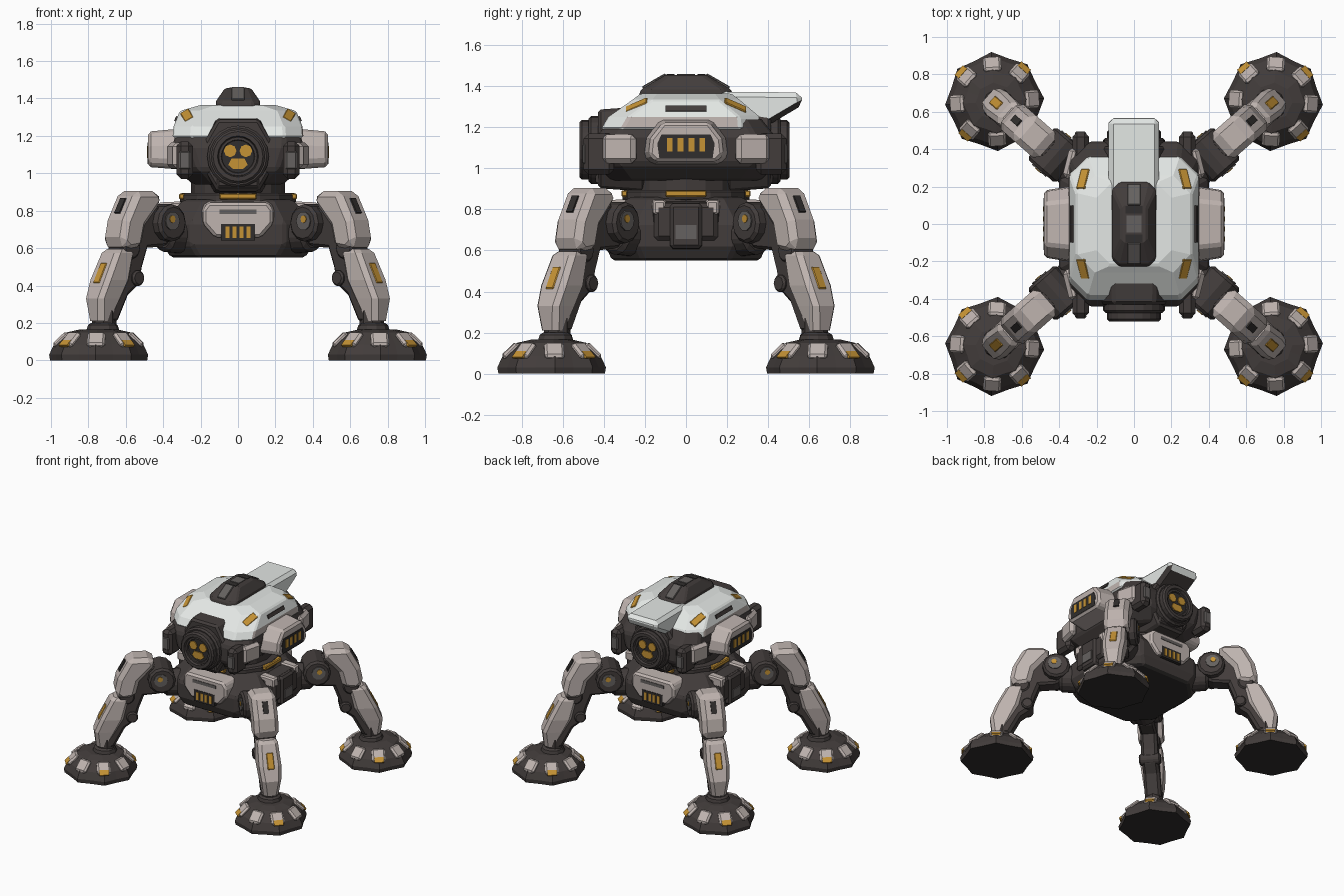
import bpy
from math import radians, cos, sin, pi
from mathutils import Matrix, Vector

if "Cube" in bpy.data.objects:
    bpy.data.objects.remove(bpy.data.objects["Cube"], do_unlink=True)


def material(name, rgb):
    m = bpy.data.materials.new(name)
    m.use_nodes = True
    m.diffuse_color = (*rgb, 1)
    bsdf = next(n for n in m.node_tree.nodes if n.type == 'BSDF_PRINCIPLED')
    bsdf.inputs["Base Color"].default_value = (*rgb, 1)
    return m


WHITE = material("white shell", (.78, .81, .79))
BEIGE = material("warm grey armour", (.52, .455, .43))
DARK = material("dark frame", (.055, .046, .044))
BLACK = material("black recess", (.03, .027, .026))
GREY = material("mid grey", (.13, .12, .115))
GOLD = material("amber", (.56, .29, .035))


def rot(angle, axis):
    return Matrix.Rotation(radians(angle), 4, axis)


def move(x, y, z):
    return Matrix.Translation((x, y, z))


def upright(angle=0):
    """Drawing plane standing up; its depth points outward (front at 0)."""
    return rot(angle, 'Z') @ rot(90, 'X')


def loft(name, rings, mat, frame=Matrix(), bevel=0):
    """Skin a stack of equal-length rings of points and cap both ends."""
    n = len(rings[0])
    verts = [frame @ Vector(p) for ring in rings for p in ring]
    faces = [tuple(range(n))[::-1], tuple(range(len(verts) - n, len(verts)))]
    for k in range(len(rings) - 1):
        for i in range(n):
            j = (i + 1) % n
            faces.append((k * n + i, k * n + j, k * n + n + j, k * n + n + i))
    mesh = bpy.data.meshes.new(name)
    mesh.from_pydata(verts, [], faces)
    mesh.materials.append(mat)
    ob = bpy.data.objects.new(name, mesh)
    bpy.context.collection.objects.link(ob)
    if bevel:
        mod = ob.modifiers.new("bevel", 'BEVEL')
        mod.width = bevel
        mod.segments = 1
        mod.angle_limit = radians(35)
    return ob


def prism(name, pts, d0, d1, mat, frame=Matrix(), taper=1, bevel=0):
    """Extrude an anticlockwise outline between two depths."""
    cx = sum(p[0] for p in pts) / len(pts)
    cy = sum(p[1] for p in pts) / len(pts)
    end = [(cx + (x - cx) * taper, cy + (y - cy) * taper, d1) for x, y in pts]
    return loft(name, [[(x, y, d0) for x, y in pts], end], mat, frame, bevel)


def ngon(n, r, cx=0, cy=0):
    return [(cx + r * cos(2 * pi * i / n), cy + r * sin(2 * pi * i / n)) for i in range(n)]


def rect(w, h, cx=0, cy=0):
    return [(cx - w, cy - h), (cx + w, cy - h), (cx + w, cy + h), (cx - w, cy + h)]


def box(name, w, d, h, mat, frame, bevel=0):
    return prism(name, rect(w, d), -h, h, mat, frame, 1, bevel)


def octagon(z, hx, hy, cut, mid=0):
    q = [(hx, cut - hy), (hx, hy - cut), (hx - cut, hy), (cut - hx, hy),
         (-hx, hy - cut), (-hx, cut - hy), (cut - hx, -hy), (hx - cut, -hy)]
    return [(x, y + mid, z) for x, y in q]


def paint(ob, mat, rule):
    ob.data.materials.append(mat)
    for f in ob.data.polygons:
        if rule(f):
            f.material_index = 1


# Lower hull, turntable and neck
pelvis = loft("lower_hull", [octagon(.55, .36, .36, .15), octagon(.62, .40, .39, .15),
              octagon(.74, .40, .39, .15), octagon(.86, .29, .28, .1)], DARK, bevel=.015)
paint(pelvis, BLACK, lambda f: f.normal.z < -.9)
prism("turntable", ngon(16, .31), .84, .895, DARK, bevel=.01)
prism("neck", ngon(16, .25), .88, .97, DARK)
for a in (0, 90, 180, 270):
    box("turntable_light", .1, .025, .016, GOLD, rot(a, 'Z') @ move(0, -.29, .877), .006)

# Vented panels on the lower hull
visor = [(-.13, .65), (.13, .65), (.2, .73), (.2, .81), (.17, .85), (-.17, .85), (-.2, .81), (-.2, .73)]
for a in (0, 180):
    fr = upright(a)
    prism("hull_visor", visor, .28, .42, BEIGE, fr, .93, .015)
    prism("visor_slot", rect(.1, .012, 0, .795), .41, .424, GREY, fr)
    prism("visor_vent", rect(.09, .045, 0, .685), .4, .424, BLACK, fr)
    for k in (-1.5, -.5, .5, 1.5):
        prism("visor_vent_bar", rect(.011, .03, k * .038, .685), .42, .428, GOLD, fr)
for a in (90, 270):
    fr = upright(a)
    prism("side_block", rect(.17, .1, 0, .74), .3, .425, DARK, fr, .9, .02)
    prism("side_block_core", rect(.085, .12, 0, .72), .3, .44, DARK, fr, .9, .015)
    prism("side_block_step", rect(.05, .035, 0, .69), .43, .447, GREY, fr)
    for s in (-1, 1):
        prism("side_block_plate", rect(.035, .04, s * .13, .81), .3, .425, BEIGE, fr, .85, .01)

# Upper hull
loft("upper_hull", [octagon(.94, .24, .36, .1), octagon(1.02, .33, .44, .12),
     octagon(1.15, .35, .44, .1), octagon(1.25, .32, .36, .08)], DARK, bevel=.015)

# Shell over the upper hull, with lights on its four corner slopes
shell = loft("top_shell", [octagon(1.19, .35, .39, .1, -.025), octagon(1.25, .345, .37, .1, -.01),
             octagon(1.335, .31, .26, .1), octagon(1.365, .2, .22, .08)], WHITE, bevel=.01)
paint(shell, BEIGE, lambda f: abs(f.normal.x) > .95)
for s in (-1, 1):
    box("shell_side_slot", .008, .1, .014, DARK, move(s * .329, 0, 1.29) @ rot(s * -22, 'Y'))
    for t in (-1, 1):
        box("shell_light", .026, .058, .007, GOLD,
            move(s * .272, t * .24, 1.307) @ rot(s * 30, 'Y') @ rot(t * -27, 'X'), .004)

# Tail fin, pale above and dark below
fin = prism("tail_fin", [(.05, 1.25), (.4, 1.21), (.57, 1.31), (.56, 1.37), (.05, 1.375)],
            -.135, .135, WHITE, upright(90), bevel=.025)
paint(fin, DARK, lambda f: f.normal.z < -.3)

# Spine ridge with a paler groove along it
loft("spine_ridge", [octagon(1.32, .12, .24, .04), octagon(1.385, .118, .22, .04),
     octagon(1.455, .07, .1, .02)], DARK, bevel=.01)
for s in (-1, 1):
    box("ridge_groove", .035, .065, .008, GREY, move(0, s * .155, 1.424) @ rot(s * -30, 'X'), .004)
    box("ridge_slot", .045, .02, .006, BLACK, move(0, s * .075, 1.453))
box("ridge_top_plate", .04, .045, .005, GREY, move(0, 0, 1.455))

# Camera eyes at both ends
EYE = 1.09
for a, out in ((0, .52), (180, .505)):
    fr = upright(a)
    prism("eye_housing", ngon(6, .24, 0, EYE + .005), .2, out - .09, DARK, fr, .92, .015)
    prism("eye_barrel", ngon(20, .165, 0, EYE), .3, out - .045, DARK, fr, 1, .012)
    for r0, r1, d in ((.145, .11, out), (.115, .09, out - .015)):
        rings = [[(x, y, z) for x, y in ngon(20, r, 0, EYE)]
                 for r, z in ((r0, out - .1), (r0, d - .012), (r0 - .012, d), (r1, d), (r1 - .01, d - .03))]
        loft("eye_rim", rings, DARK, fr)
    prism("eye_lens", ngon(20, .1, 0, EYE), out - .1, out - .025, BLACK, fr)
    for s in (-1, 1):
        prism("eye_light", ngon(8, .034, s * .042, EYE + .03), out - .03, out - .017, GOLD, fr)
    low = [(-.052, -.045), (-.025, -.068), (.025, -.068), (.052, -.045), (.035, -.012), (-.035, -.012)]
    prism("eye_light_lower", [(x, EYE + y) for x, y in low], out - .03, out - .017, GOLD, fr)
    prism("chin_block", rect(.13, .05, 0, .965), .25, out - .08, DARK, fr, .9, .015)

# Corner pods and cheek armour
for sx in (-1, 1):
    for sy in (-1, 1):
        y = sy * (.425 if sy < 0 else .415)
        box("corner_pod", .045, .075, .1, DARK, move(sx * .285, y, 1.07), .025)
        box("corner_pod_cap", .03, .01, .05, GREY, move(sx * .285, y + sy * .07, 1.07), .008)
        box("cheek_plate", .03, .085, .07, BEIGE, move(sx * .335, sy * .325, 1.095) @ rot(sx * sy * 14, 'Z'), .022)

# Side pods with amber grilles
pod = [(-.21, 1.06), (-.17, 1.02), (.17, 1.02), (.21, 1.06), (.2, 1.15), (.13, 1.24), (-.13, 1.24), (-.2, 1.15)]
for a in (90, 270):
    fr = upright(a)
    prism("side_pod", pod, .3, .48, BEIGE, fr, .86, .015)
    prism("side_pod_recess", [(-.13, 1.05), (.13, 1.05), (.14, 1.12), (.12, 1.165), (-.12, 1.165), (-.14, 1.12)],
          .47, .483, BLACK, fr)
    for k in range(4):
        prism("side_pod_bar", rect(.014, .032, (k - 1.5) * .053, 1.115), .48, .486, GOLD, fr)

# Legs: outlines are drawn in the (reach, height) plane and turned to each corner
thigh = [(.72, .72), (.75, .6), (.85, .585), (.9, .63), (.875, .75), (.79, .905), (.63, .905), (.6, .85)]
calf = [(.72, .5), (.74, .41), (.82, .35), (.9, .2), (.98, .2), (.92, .5), (.82, .66), (.66, .66)]
strut = [(.5, .66), (.56, .61), (.72, .6), (.84, .62), (.8, .78), (.62, .83), (.52, .78)]
for a in (41.3, 138.7, 221.3, 318.7):
    fr = upright(a)
    turn = rot(a, 'Z')
    prism("hip_arm", ngon(10, .115, 0, .675), .3, .54, DARK, upright(a + 90), .85, .02)
    prism("hip_joint", ngon(12, .1, .56, .735), -.115, .115, DARK, fr, 1, .015)
    for s in (-1, 1):
        prism("hip_joint_cap", ngon(10, .05, .57, .745), s * .1, s * .122, GREY, fr)
        prism("hip_joint_light", ngon(8, .02, .575, .755), s * .12, s * .126, GOLD, fr)
    prism("thigh_strut", strut, -.06, .06, DARK, fr, 1, .015)
    prism("thigh_armour", thigh, -.09, .09, BEIGE, fr, 1, .033)
    prism("knee_joint", ngon(10, .06, .81, .6), -.07, .07, DARK, fr, 1, .01)
    prism("calf_frame", calf, -.06, .06, DARK, fr, 1, .02)
    prism("calf_piston", ngon(8, .045, .77, .44), -.078, .078, DARK, fr, 1, .01)
    # Shin armour narrows toward the ankle
    rings = [octagon(z, w, (r1 - r0) / 2, .025, (r0 + r1) / 2) for z, w, r0, r1 in
             ((.21, .055, .94, 1.025), (.33, .072, .88, 1.04), (.43, .082, .83, 1.0), (.575, .075, .79, .925),
              (.595, .06, .81, .9))]
    loft("shin_armour", rings, BEIGE, rot(a - 90, 'Z'))
    # Inlays on the outer faces of thigh and shin
    box("thigh_slot", .008, .02, .045, BLACK, turn @ move(.835, 0, .825) @ rot(-29, 'Y'))
    box("shin_light", .008, .025, .06, GOLD, turn @ move(.978, 0, .465) @ rot(-27, 'Y'), .004)
    # Foot: lobed dome, ankle and slope plates
    foot = turn @ move(.992, 0, 0)
    rings = []
    for r, z in ((.255, 0), (.26, .03), (.235, .085), (.165, .15), (.1, .165)):
        rings.append([(x * k, y * k, z) for i, (x, y) in enumerate(ngon(16, r)) for k in [1.02 - i % 2 * .09]])
    sole = loft("foot", rings, DARK, foot)
    paint(sole, BLACK, lambda f: f.normal.z < -.9)
    prism("ankle", ngon(10, .095, -.03, 0), .14, .2, DARK, foot, .8, .012)
    prism("ankle_post", ngon(8, .065, -.04, 0), .15, .27, DARK, foot)
    for i in range(8):
        slope = foot @ rot(i * 45, 'Z') @ move(.2, 0, .11) @ rot(44, 'Y')
        box("foot_plate", .05, .048, .016, BEIGE, slope, .012)
        if i % 2 == 0:
            box("foot_light", .02, .034, .006, GOLD, slope @ move(.04, 0, .012))
